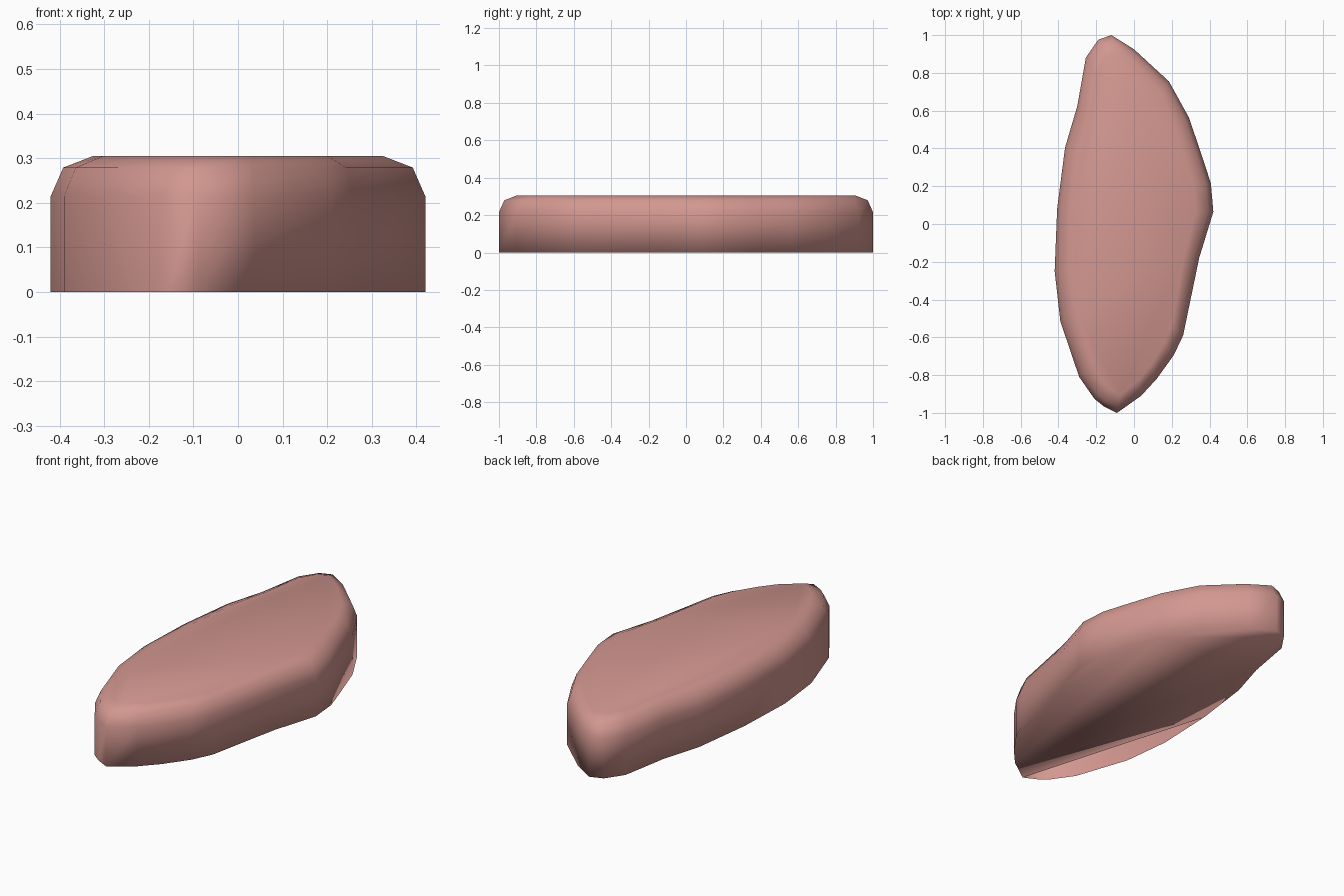
import bpy, bmesh

if "Cube" in bpy.data.objects:
    bpy.data.objects.remove(bpy.data.objects["Cube"])

# Outline of the slab seen from above, clockwise from the back tip
OUTLINE = [(-.12, 1), (0, .925), (.185, .755), (.29, .565), (.36, .36), (.407, .215),
           (.42, .065), (.345, -.18), (.26, -.59), (.21, -.695), (.12, -.82),
           (.037, -.91), (-.09, -1), (-.16, -.965), (-.21, -.925), (-.29, -.81),
           (-.39, -.515), (-.42, -.25), (-.407, .08), (-.365, .405),
           (-.3, .625), (-.255, .88), (-.19, .975)]
OUTLINE.reverse()  # counter-clockwise, so faces point outwards
# Wall and rounded rim: (height, inset)
LAYERS = [(0, 0), (.215, 0), (.279, .028), (.305, .095)]

bm = bmesh.new()
rings = []
for z, inset in LAYERS:
    sx, sy = 1 - inset / .42, 1 - inset
    rings.append([bm.verts.new((x * sx, y * sy, z)) for x, y in OUTLINE])

# Side walls and rim
n = len(OUTLINE)
for low, high in zip(rings, rings[1:]):
    for i in range(n):
        j = (i + 1) % n
        bm.faces.new((low[i], low[j], high[j], high[i]))

# Flat top
bm.faces.new(rings[-1])

# Underside, left open in a sliver along the front left edge
def in_gap(v):
    return v.co.x < -.1 and -.99 < v.co.y < .05

bm.faces.new([v for v in reversed(rings[0]) if not in_gap(v)])

for f in bm.faces:
    f.smooth = True
mesh = bpy.data.meshes.new("stone_slab")
bm.to_mesh(mesh)
bm.free()

# Dusty pink colour
pink = bpy.data.materials.new("dusty_pink")
pink.diffuse_color = (.65, .31, .28, 1)
pink.use_nodes = True
pink.node_tree.nodes["Principled BSDF"].inputs["Base Color"].default_value = pink.diffuse_color
mesh.materials.append(pink)
slab = bpy.data.objects.new("stone_slab", mesh)
bpy.context.collection.objects.link(slab)
